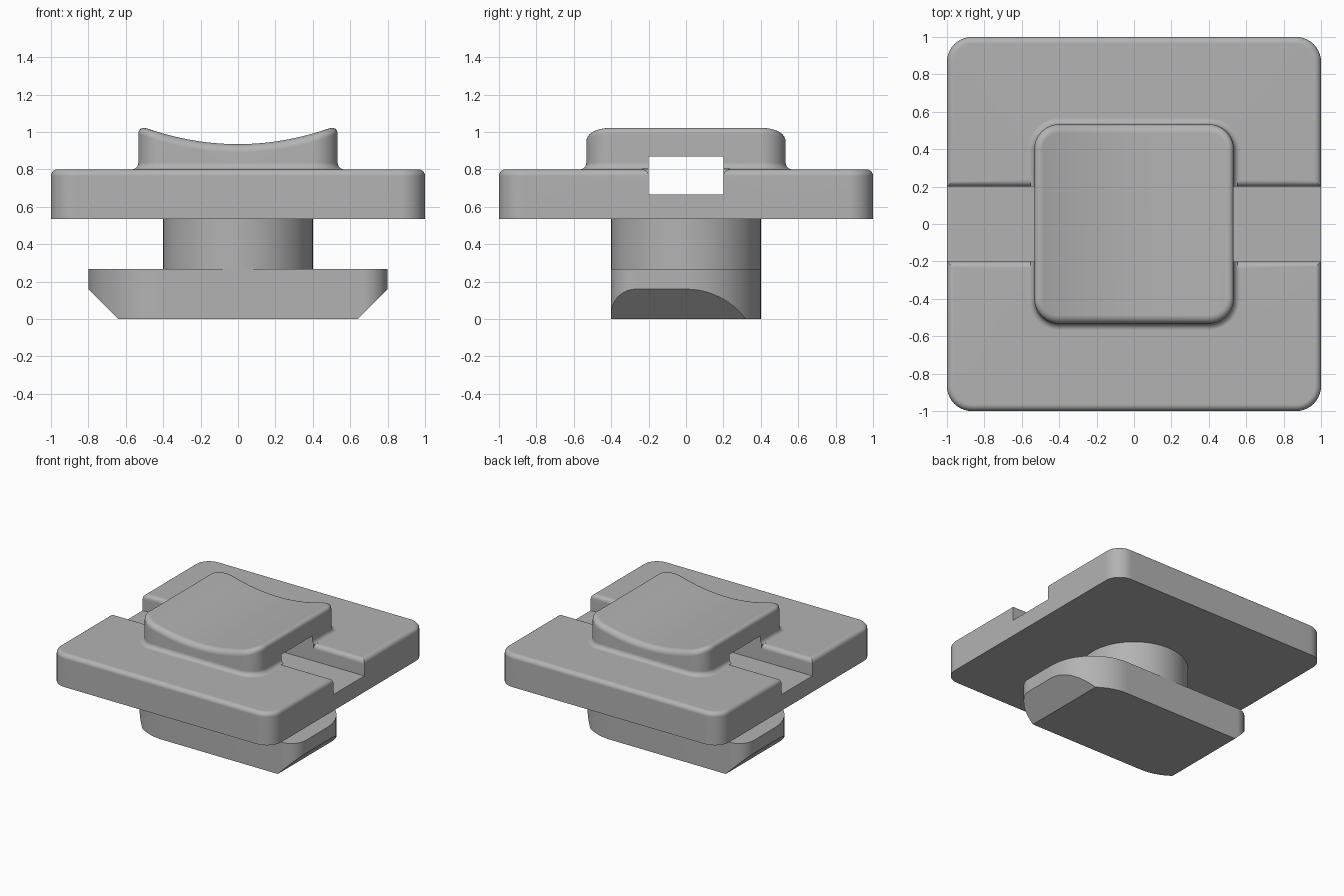
import bpy, bmesh, math
from mathutils import Vector

cube = bpy.data.objects.get("Cube")
if cube:
    bpy.data.objects.remove(cube, do_unlink=True)

grey = bpy.data.materials.new("grey plastic")
grey.use_nodes = True
grey.diffuse_color = (0.45, 0.45, 0.45, 1)
grey.node_tree.nodes["Principled BSDF"].inputs["Base Color"].default_value = grey.diffuse_color

ARC, SPAN, STEPS = 10, 24, 6


def make_object(name, bm):
    bmesh.ops.recalc_face_normals(bm, faces=bm.faces)
    mesh = bpy.data.meshes.new(name)
    bm.to_mesh(mesh)
    bm.free()
    obj = bpy.data.objects.new(name, mesh)
    bpy.context.collection.objects.link(obj)
    mesh.materials.append(grey)
    return obj


def activate(obj):
    bpy.ops.object.select_all(action='DESELECT')
    obj.select_set(True)
    bpy.context.view_layer.objects.active = obj


def smooth(obj):
    activate(obj)
    bpy.ops.object.shade_smooth_by_angle(angle=math.radians(30))
    weighted = obj.modifiers.new("flat faces", 'WEIGHTED_NORMAL')
    weighted.keep_sharp = True


def outline(hx, hy, radii, span=1):
    """Rounded rectangle from the +x+y corner, with the x edges subdivided."""
    pts = []
    for k, (sx, sy) in enumerate([(1, 1), (-1, 1), (-1, -1), (1, -1)]):
        r = radii[k]
        for i in range(ARC + 1):
            a = (k + i / ARC) * math.pi / 2
            pts.append((sx * (hx - r) + r * math.cos(a), sy * (hy - r) + r * math.sin(a)))
        if k % 2 == 0:
            end = -sx * (hx - radii[k + 1])
            x0 = pts[-1][0]
            pts += [(x0 + (end - x0) * j / span, sy * hy) for j in range(1, span)]
    return pts


def prism(name, profile, axis, start, end):
    """Extrude a closed 2D profile along x or z."""
    bm = bmesh.new()
    place = (lambda p, t: (t, *p)) if axis == 'x' else (lambda p, t: (*p, t))
    low, high = [[bm.verts.new(place(p, t)) for p in profile] for t in (start, end)]
    bm.faces.new(low)
    bm.faces.new(high)
    for i in range(len(low)):
        j = (i + 1) % len(low)
        bm.faces.new((low[i], low[j], high[j], high[i]))
    return make_object(name, bm)


# Plate and thumb rest, lofted as one skin from the underside upward
def dish(x):
    return 0.935 + 0.085 * (x / 0.49) ** 2


PLATE, KNOB, CORNER = 1.0, 0.533, 0.133
BOTTOM, TOP, FLOOR = 0.535, 0.8, 0.667
ROUND, TIP = 0.035, 0.045
quarter = [i / STEPS * math.pi / 2 for i in range(STEPS + 1)]
bm = bmesh.new()
rings = []


def add_ring(half, offset, height):
    r = CORNER + offset
    pts = outline(half + offset, half + offset, [r] * 4, SPAN)
    rings.append([bm.verts.new((x, y, height(x))) for x, y in pts])


add_ring(PLATE, 0, lambda x: BOTTOM)
for a in quarter:
    add_ring(PLATE, ROUND * (math.cos(a) - 1), lambda x: TOP + ROUND * (math.sin(a) - 1))
for a in quarter:
    add_ring(KNOB, ROUND * (1 - math.sin(a)), lambda x: TOP + ROUND * (1 - math.cos(a)))
for a in quarter:
    add_ring(KNOB, TIP * (math.cos(a) - 1), lambda x: dish(x) + TIP * (math.sin(a) - 1))

bm.faces.new(rings[0])
for low, high in zip(rings, rings[1:]):
    for i in range(len(low)):
        j = (i + 1) % len(low)
        bm.faces.new((low[i], low[j], high[j], high[i]))
# Concave top made of strips running front to back
cap = rings[-1]
for i in range(len(cap) // 2 - 1):
    bm.faces.new((cap[i], cap[i + 1], cap[-2 - i], cap[-1 - i]))
body = make_object("plate_and_thumb_rest", bm)

# Square tunnel through the thumb rest, and slots with rounded lips beside it
HALF = 0.2
tunnel = [(-HALF, FLOOR), (HALF, FLOOR), (HALF, 0.87), (-HALF, 0.87)]
lip = [(HALF + ROUND * (1 - math.cos(a)), TOP + ROUND * (math.sin(a) - 1)) for a in quarter]
lip.append((HALF + ROUND, TOP + 0.003))
flare = [(HALF, FLOOR + 0.02)] + lip
flare += [(-y, z) for y, z in reversed(flare)]
cutters = [prism("tunnel_cutter", tunnel, 'x', -1.2, 1.2)]
cutters += [prism("slot_lip_cutter", flare, 'x', s * (KNOB + 0.01), s * 1.2) for s in (-1, 1)]
for cutter in cutters:
    cutter.hide_render = True
    cut = body.modifiers.new("cut", 'BOOLEAN')
    cut.operation, cut.solver, cut.object = 'DIFFERENCE', 'EXACT', cutter
    activate(body)
    bpy.ops.object.modifier_apply(modifier=cut.name)
    bpy.data.objects.remove(cutter, do_unlink=True)
smooth(body)

# Round stem
bpy.ops.mesh.primitive_cylinder_add(vertices=64, radius=0.4, depth=BOTTOM - 0.267,
                                    location=(0, 0, (BOTTOM + 0.267) / 2))
stem = bpy.context.object
stem.name = "stem"
stem.data.materials.append(grey)
smooth(stem)

# Twist-lock foot: two opposite corners fully rounded, both ends chamfered
ARC = 20
foot = prism("locking_foot", outline(0.8, 0.4, [0.4, CORNER, 0.4, CORNER]), 'z', 0, 0.267)
bm = bmesh.new()
bm.from_mesh(foot.data)
for s in (-1, 1):
    hit = bmesh.ops.bisect_plane(bm, geom=bm.verts[:] + bm.edges[:] + bm.faces[:],
                                 plane_co=Vector((s * 0.64, 0, 0)),
                                 plane_no=Vector((s, 0, -1)), clear_outer=True)
    rim = [e for e in hit["geom_cut"] if isinstance(e, bmesh.types.BMEdge)]
    bmesh.ops.holes_fill(bm, edges=rim)
bmesh.ops.recalc_face_normals(bm, faces=bm.faces)
bm.to_mesh(foot.data)
bm.free()
smooth(foot)
